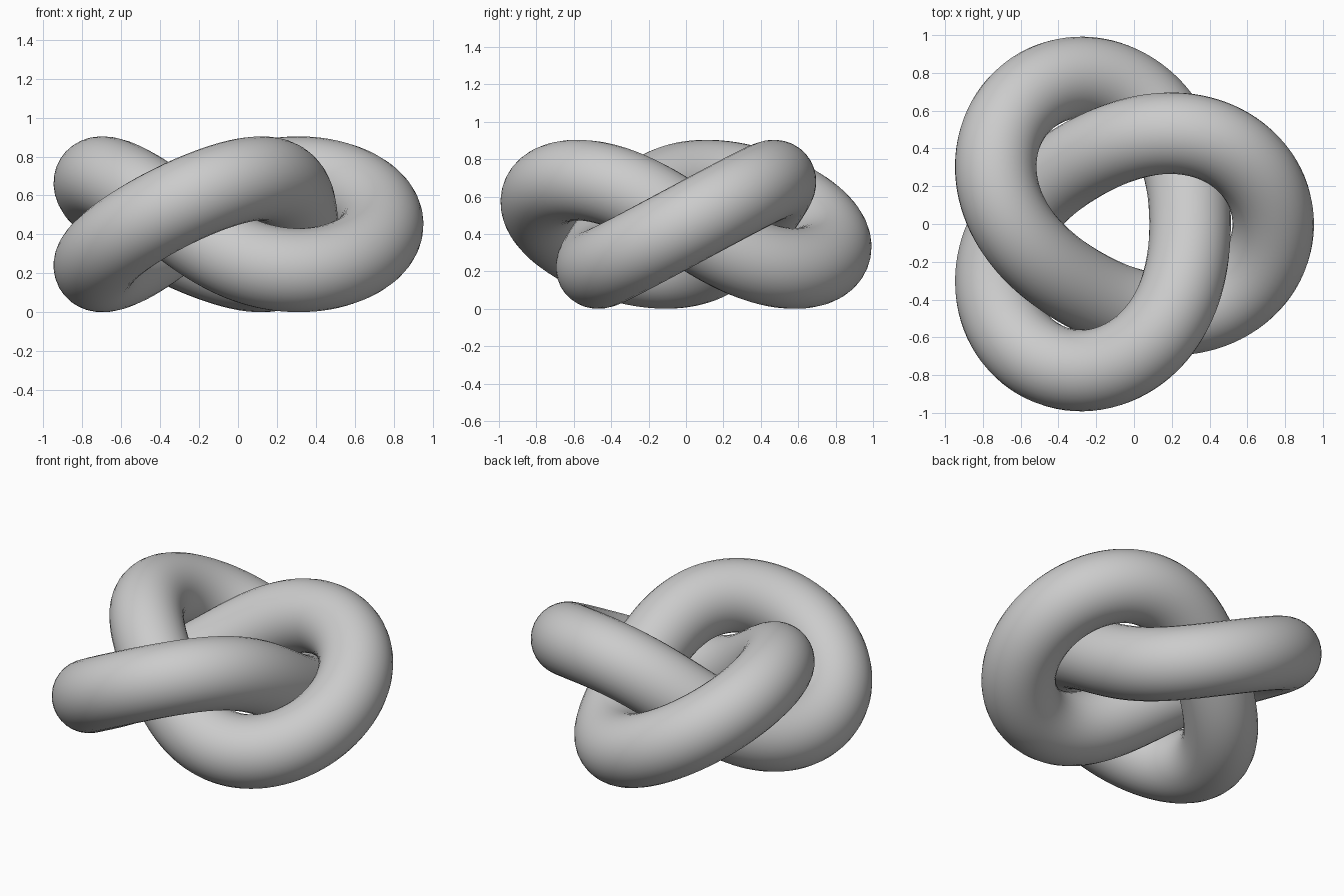
import bpy
from math import sin, cos, pi

cube = bpy.data.objects.get("Cube")
if cube:
    bpy.data.objects.remove(cube, do_unlink=True)

TUBE, RISE, STEPS = 0.216, 0.236, 240

# Plain grey
grey = bpy.data.materials.new("plain_grey")
grey.use_nodes = True
color = (0.6, 0.6, 0.6, 1)
grey.diffuse_color = color
grey.node_tree.nodes["Principled BSDF"].inputs["Base Color"].default_value = color


def knot_point(t):
    """Three-lobed knot centre line: a double loop plus two smaller swings."""
    x = 0.607 * cos(2 * t) + 0.165 * cos(t) + 0.055 * cos(5 * t)
    y = 0.607 * sin(2 * t) - 0.165 * sin(t) + 0.055 * sin(5 * t)
    return x - 0.09, y, RISE + TUBE + RISE * sin(3 * t)


# Closed path with a round section
path = bpy.data.curves.new("knot_tube", "CURVE")
path.dimensions = "3D"
path.bevel_depth = TUBE
path.bevel_resolution = 14
spline = path.splines.new("POLY")
spline.points.add(STEPS - 1)
for i, p in enumerate(spline.points):
    p.co = (*knot_point(2 * pi * i / STEPS), 1)
spline.use_cyclic_u = True
path.materials.append(grey)

# Turn the tube into a smooth mesh
knot = bpy.data.objects.new("knot_tube", path)
bpy.context.collection.objects.link(knot)
bpy.ops.object.select_all(action="DESELECT")
knot.select_set(True)
bpy.context.view_layer.objects.active = knot
bpy.ops.object.convert(target="MESH")
bpy.ops.object.shade_smooth()
